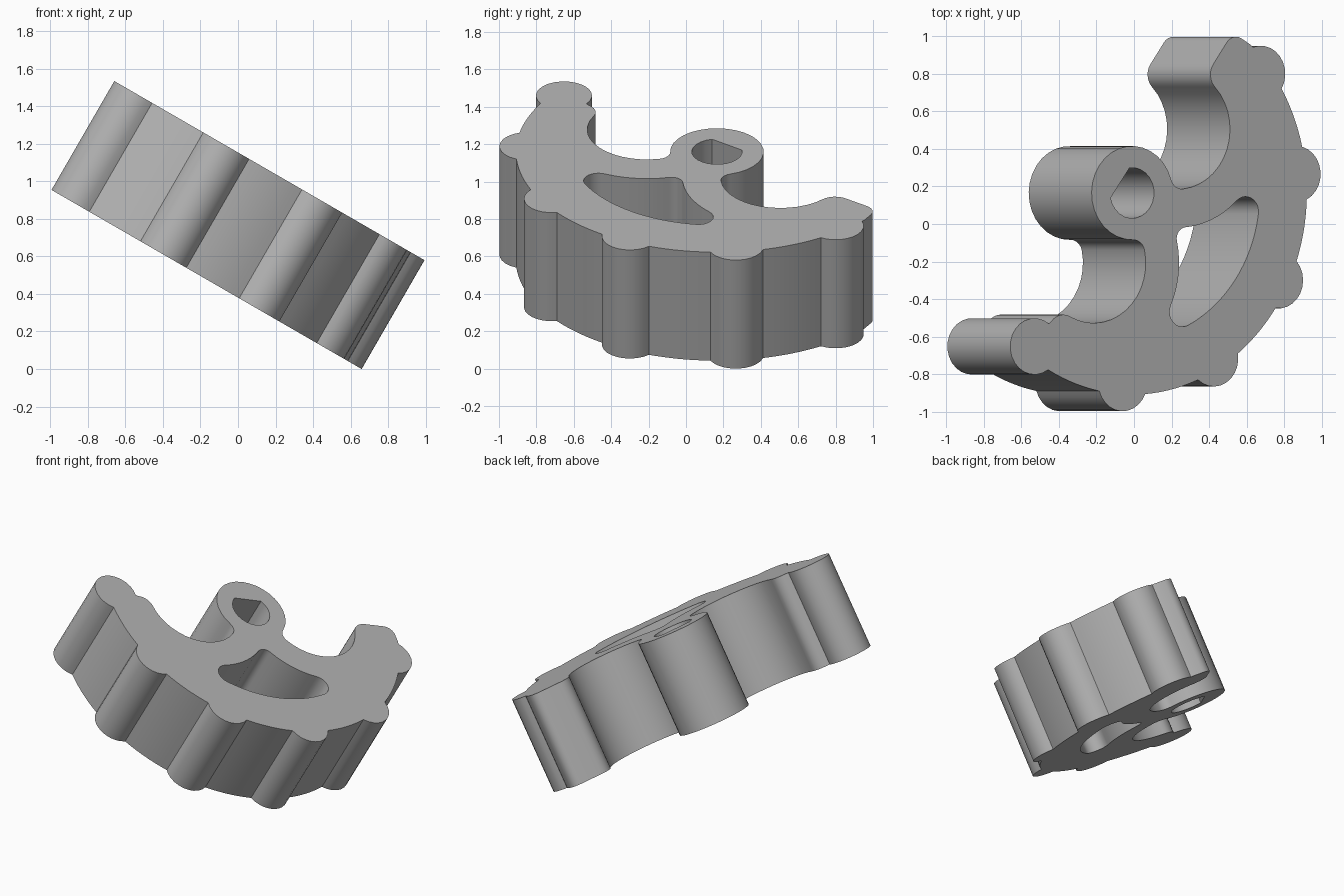
import bpy, bmesh
from math import radians, degrees, cos, sin, atan2, ceil
from mathutils import Matrix, Vector

cube = bpy.data.objects.get("Cube")
if cube:
    bpy.data.objects.remove(cube, do_unlink=True)

AXIS = -36          # symmetry axis of the hub, neck and slot, in degrees
THICK = 0.67
TILT = 30


def polar(r, a):
    return Vector((r * cos(radians(a)), r * sin(radians(a))))


def aim(a, b):
    """Direction from a to b in degrees."""
    d = b - a
    return degrees(atan2(d.y, d.x))


def arc(c, r, a0, a1):
    n = max(2, ceil(abs(a1 - a0) * max(r, 0.2) / 3))
    return [c + polar(r, a0 + (a1 - a0) * i / n) for i in range(n + 1)]


def mirrored(points):
    """Reflect across the symmetry axis and reverse the order."""
    out = []
    for p in reversed(points):
        out.append(polar(p.length, 2 * AXIS - degrees(atan2(p.y, p.x))))
    return out


hub = Vector((0, 0))
HUB_R, RIM_R = 0.25, 1.075

# Rim with rounded teeth, running from the tip tooth to the blunt end
LOBE_D, LOBE_R, STEP, FIRST = 1.015, 0.15, 33, -126.3
outline = []
for i in range(6):
    a = FIRST + STEP * i
    start = 54 - 360 if i == 0 else a - 70.2
    outline += arc(polar(LOBE_D, a), LOBE_R, start, a + 70.2)
    if i < 5:
        outline += arc(hub, RIM_R, a + 7.55, a + STEP - 7.55)
outline += arc(hub, RIM_R, 46.25, 47.3)
outline += arc(polar(0.995, 50), 0.07, 62, 144)

# Inner side: rounded end, round bay, neck fillet; mirrored past the hub
bay, BAY_R = polar(0.442, 50.3), 0.32
lip = polar(0.855, 47.6)
neck, NECK_R = polar(0.32, 16.6), 0.07
to_lip = aim(bay, lip)
to_neck = aim(bay, neck)
half = arc(lip, 0.095, 144, to_lip + 180)
half += arc(bay, BAY_R, to_lip, to_neck)
half += arc(neck, NECK_R, to_neck, aim(neck, hub))
outline += half + arc(hub, HUB_R, 16.6, 2 * AXIS - 16.6 + 360) + mirrored(half)

# Curved triangular slot through the web
mid, tip = polar(0.4127, AXIS), polar(0.705, -8.1)
half = arc(mid, 0.06, AXIS + 180, aim(mid, bay))
half += arc(bay, 0.525, aim(bay, mid), aim(bay, tip))
half += arc(tip, 0.08, aim(tip, bay), -8.1)
half += arc(hub, 0.785, -8.1, AXIS)
slot = half + mirrored(half)

# D-shaped shaft hole
shaft = arc(hub, 0.135, AXIS + 180 + 47, AXIS + 540 - 47)

bm = bmesh.new()
for loop in (outline, slot, shaft):
    pts = []
    for p in loop:
        if not pts or (p - pts[-1]).length > 0.004:
            pts.append(p)
    if (pts[0] - pts[-1]).length < 0.004:
        pts.pop()
    vs = [bm.verts.new((p.x, p.y, 0)) for p in pts]
    for i, v in enumerate(vs):
        bm.edges.new((vs[i - 1], v))
bmesh.ops.triangle_fill(bm, use_beauty=True, use_dissolve=False, edges=bm.edges[:], normal=(0, 0, 1))
ext = bmesh.ops.extrude_face_region(bm, geom=bm.faces[:], use_keep_orig=True)
verts = [g for g in ext["geom"] if isinstance(g, bmesh.types.BMVert)]
bmesh.ops.translate(bm, verts=verts, vec=(0, 0, -THICK))
bmesh.ops.recalc_face_normals(bm, faces=bm.faces[:])

# Tilt, centre and rest on the ground
bmesh.ops.transform(bm, matrix=Matrix.Rotation(radians(TILT), 4, 'Y'), verts=bm.verts[:])
lo = [min(v.co[k] for v in bm.verts) for k in range(3)]
hi = [max(v.co[k] for v in bm.verts) for k in range(3)]
shift = Vector((-(lo[0] + hi[0]) / 2, -(lo[1] + hi[1]) / 2, -lo[2]))
bmesh.ops.translate(bm, verts=bm.verts[:], vec=shift)

mesh = bpy.data.meshes.new("toothed_sector")
bm.to_mesh(mesh)
bm.free()
sector = bpy.data.objects.new("toothed_sector", mesh)
bpy.context.collection.objects.link(sector)

grey = bpy.data.materials.new("plain_grey")
grey.use_nodes = True
colour = (0.45, 0.45, 0.45, 1)
grey.diffuse_color = colour
grey.node_tree.nodes["Principled BSDF"].inputs["Base Color"].default_value = colour
mesh.materials.append(grey)

bpy.ops.object.select_all(action='DESELECT')
sector.select_set(True)
bpy.context.view_layer.objects.active = sector
bpy.ops.object.shade_smooth_by_angle(angle=radians(25))
